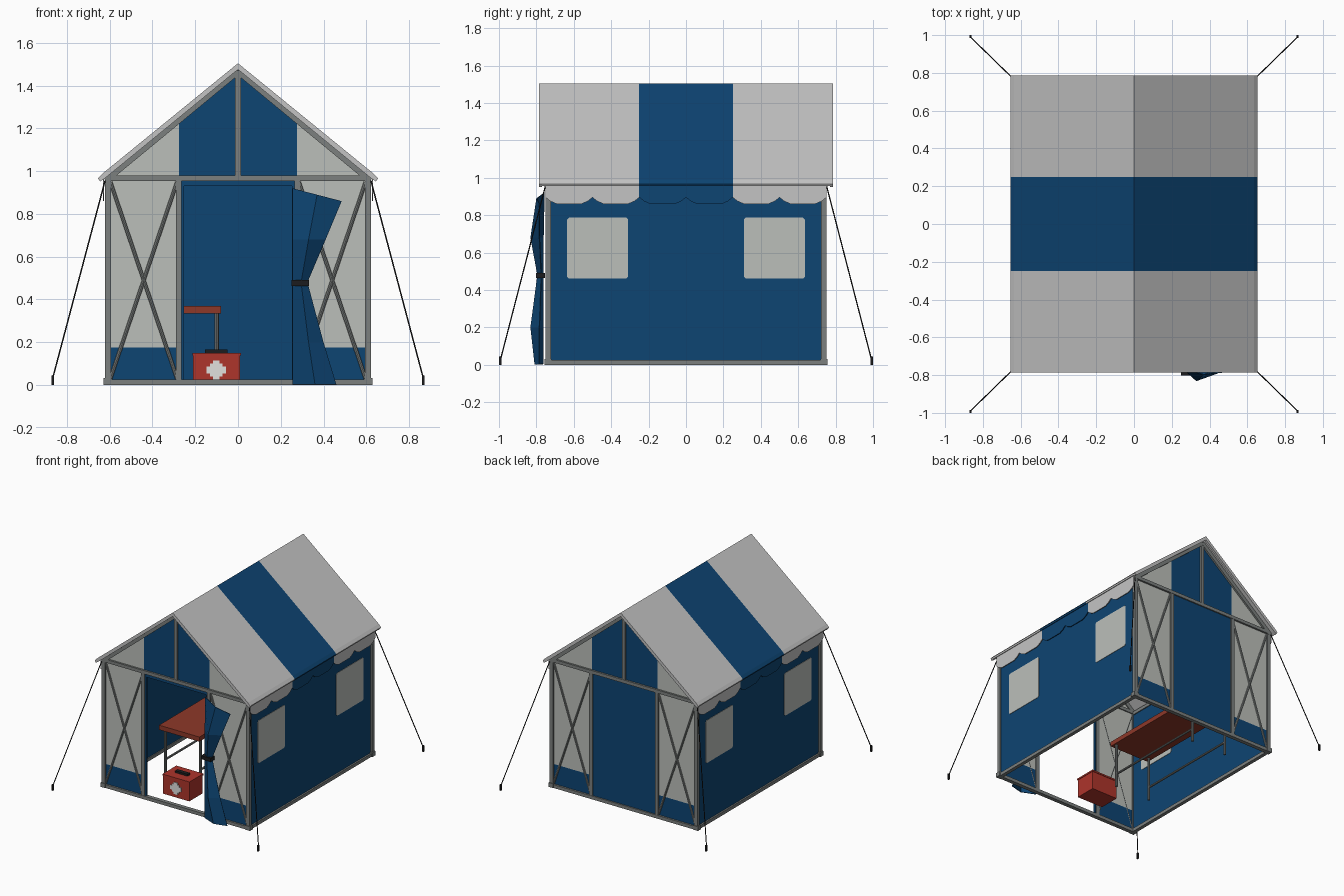
import bpy, bmesh
from mathutils import Vector

if "Cube" in bpy.data.objects:
    bpy.data.objects.remove(bpy.data.objects["Cube"])


def material(name, r, g, b):
    m = bpy.data.materials.new(name)
    m.use_nodes = True
    m.diffuse_color = (r, g, b, 1)
    m.node_tree.nodes["Principled BSDF"].inputs["Base Color"].default_value = (r, g, b, 1)
    return m


BLUE = material("blue canvas", 0.004, 0.058, 0.17)
ROOF = material("light grey canvas", 0.55, 0.55, 0.55)
PANEL = material("pale panel", 0.5, 0.52, 0.49)
METAL = material("grey metal", 0.2, 0.215, 0.21)
ROPE = material("black rope", 0.012, 0.012, 0.013)
RED = material("box red", 0.42, 0.035, 0.024)
WOOD = material("table red brown", 0.27, 0.04, 0.022)
WHITE = material("cross white", 0.75, 0.75, 0.73)


def finish(name, bm, mat):
    bmesh.ops.recalc_face_normals(bm, faces=bm.faces)
    me = bpy.data.meshes.new(name)
    bm.to_mesh(me)
    bm.free()
    me.materials.append(mat)
    ob = bpy.data.objects.new(name, me)
    bpy.context.collection.objects.link(ob)
    return ob


def prism(name, pts, axis, lo, hi, mat):
    """Outline of (x, z) pushed along y, or of (y, z) pushed along x."""
    bm = bmesh.new()
    put = (lambda a, z, d: (a, d, z)) if axis == "y" else (lambda a, z, d: (d, a, z))
    face = bm.faces.new([bm.verts.new(put(a, z, lo)) for a, z in pts])
    new = bmesh.ops.extrude_face_region(bm, geom=[face])["geom"]
    bmesh.ops.translate(bm, vec=put(0, 0, hi - lo),
                        verts=[v for v in new if isinstance(v, bmesh.types.BMVert)])
    return finish(name, bm, mat)


def rect(a0, a1, z0, z1, cut=0):
    if not cut:
        return [(a0, z0), (a1, z0), (a1, z1), (a0, z1)]
    c = cut
    return [(a0 + c, z0), (a1 - c, z0), (a1, z0 + c), (a1, z1 - c),
            (a1 - c, z1), (a0 + c, z1), (a0, z1 - c), (a0, z0 + c)]


def box(name, x0, x1, y0, y1, z0, z1, mat):
    return prism(name, rect(x0, x1, z0, z1), "y", y0, y1, mat)


def beam(name, a, b, w, mat=METAL, sides=4):
    """Straight bar of width w between two points."""
    a, b = Vector(a), Vector(b)
    bm = bmesh.new()
    r = w * 0.7071 if sides == 4 else w / 2
    bmesh.ops.create_cone(bm, cap_ends=True, segments=sides, radius1=r, radius2=r,
                          depth=(b - a).length)
    if sides == 4:
        from_axis = Vector((1, 1, 0)).normalized()
        bmesh.ops.rotate(bm, verts=bm.verts, cent=(0, 0, 0),
                         matrix=from_axis.to_track_quat('X', 'Z').to_matrix())
    d = b - a
    quat = Vector((0, 0, 1)).rotation_difference(d) if d.y == 0 or d.x == 0 else d.to_track_quat('Z', 'Y')
    bmesh.ops.rotate(bm, verts=bm.verts, cent=(0, 0, 0), matrix=quat.to_matrix())
    bmesh.ops.translate(bm, verts=bm.verts, vec=(a + b) / 2)
    return finish(name, bm, mat)


SIDES = ((1, "left"), (-1, "right"))

# End walls: frame, panels and gables, front and back alike
for e, end in ((-1, "front"), (1, "back")):
    y, p0, p1 = e * 0.737, e * 0.73, e * 0.738
    box(end + "_bottom_rail", -0.62, 0.62, y - 0.015, y + 0.015, 0, 0.025, METAL)
    box(end + "_top_rail", -0.62, 0.62, y - 0.015, y + 0.015, 0.955, 0.98, METAL)
    beam(end + "_gable_post", (0, y, 0.97), (0, y, 1.47), 0.026)
    prism(end + "_gable_centre", [(-0.275, 0.97), (0.275, 0.97), (0.275, 1.24),
                                  (0, 1.47), (-0.275, 1.24)], "y", p0, p1, BLUE)
    for s, side in SIDES:
        tag = end + "_" + side
        beam(tag + "_corner_post", (s * 0.608, y, 0), (s * 0.608, y, 0.98), 0.028)
        box(tag + "_foot_block", s * 0.59, s * 0.63, y - 0.019, y + 0.019, 0, 0.032, METAL)
        beam(tag + "_door_post", (s * 0.277, y, 0.01), (s * 0.277, y, 0.96), 0.026)
        beam(tag + "_rafter", (s * 0.62, y, 0.957), (0, y, 1.468), 0.03)
        beam(tag + "_brace_up", (s * 0.285, y, 0.03), (s * 0.597, y, 0.95), 0.018, sides=8)
        beam(tag + "_brace_down", (s * 0.597, y, 0.03), (s * 0.285, y, 0.95), 0.018, sides=8)
        prism(tag + "_panel", rect(s * 0.27, s * 0.61, 0.175, 0.97), "y", p0, p1, PANEL)
        prism(tag + "_skirt", rect(s * 0.27, s * 0.61, 0.01, 0.175), "y", p0, p1, BLUE)
        prism(tag + "_gable_panel", [(s * 0.275, 0.97), (s * 0.61, 0.97), (s * 0.275, 1.24)],
              "y", p0, p1, PANEL)
        # Guy rope and stake
        beam(tag + "_guy_rope", (s * 0.622, e * 0.752, 0.955), (s * 0.866, e * 0.99, 0.035),
             0.007, ROPE, 6)
        box(tag + "_stake", s * 0.866 - 0.006, s * 0.866 + 0.006,
            e * 0.993 - 0.007, e * 0.993 + 0.007, 0, 0.045, ROPE)

# Doors: closed at the back, an open border at the front
prism("back_door", rect(-0.265, 0.265, 0.01, 0.96), "y", 0.728, 0.742, BLUE)
prism("front_door_lintel", rect(-0.265, 0.265, 0.93, 0.96), "y", -0.742, -0.73, BLUE)
for s, side in SIDES:
    prism(side + "_door_border", rect(s * 0.253, s * 0.268, 0.02, 0.94), "y", -0.742, -0.73, BLUE)

# Side walls, windows, valances and roof
scallop = [(0, 0.895), (0.025, 0.875), (0.06, 0.86), (0.19, 0.86), (0.225, 0.875), (0.25, 0.895)]
bands = ((-0.77, -0.25, ROOF), (-0.25, 0.25, BLUE), (0.25, 0.77, ROOF))
for s, side in SIDES:
    prism(side + "_wall", rect(-0.735, 0.735, 0.01, 0.97), "x", s * 0.602, s * 0.61, BLUE)
    box(side + "_bottom_rail", s * 0.595, s * 0.622, -0.73, 0.73, 0, 0.025, METAL)
    box(side + "_top_rail", s * 0.595, s * 0.622, -0.73, 0.73, 0.945, 0.97, METAL)
    for e, end in ((-1, "front"), (1, "back")):
        prism(side + "_" + end + "_window", rect(e * 0.473 - 0.163, e * 0.473 + 0.163, 0.462, 0.787, 0.01),
              "x", s * 0.599, s * 0.613, PANEL)
    for i in range(6):
        y0 = -0.75 + i * 0.25
        pts = [(y0 + a, z) for a, z in scallop] + [(y0 + 0.25, 0.975), (y0, 0.975)]
        prism(f"{side}_valance_{i + 1}", pts, "x", s * 0.626, s * 0.632,
              BLUE if i in (2, 3) else ROOF)
    slope = [(0, 1.505), (s * 0.635, 0.988), (s * 0.653, 0.968), (s * 0.648, 0.956),
             (s * 0.628, 0.97), (0, 1.488)]
    for i, (y0, y1, mat) in enumerate(bands):
        prism(f"{side}_roof_band_{i + 1}", slope, "y", y0, y1, mat)
    hem = [(0, 1.505), (s * 0.635, 0.988), (s * 0.655, 0.966), (s * 0.645, 0.952),
           (s * 0.625, 0.965), (0, 1.476)]
    for e, end in ((-1, "front"), (1, "back")):
        prism(f"{side}_{end}_roof_hem", hem, "y", e * 0.77, e * 0.787, ROOF)
beam("ridge_beam", (0, -0.74, 1.46), (0, 0.74, 1.46), 0.026)

# Tied-back door flap: rows of inner edge, fold and outer edge
rows = [[(0.255, -0.76, 0.92), (0.37, -0.80, 0.89), (0.485, -0.785, 0.86)],
        [(0.255, -0.765, 0.68), (0.33, -0.832, 0.68), (0.41, -0.785, 0.68)],
        [(0.255, -0.765, 0.48), (0.295, -0.795, 0.48), (0.325, -0.775, 0.48)],
        [(0.255, -0.765, 0.2), (0.33, -0.832, 0.2), (0.4, -0.785, 0.2)],
        [(0.255, -0.765, 0.003), (0.36, -0.81, 0.003), (0.46, -0.785, 0.003)]]
bm = bmesh.new()
grid = [[bm.verts.new(p) for p in row] for row in rows]
for up, low in zip(grid, grid[1:]):
    for k in range(2):
        bm.faces.new((up[k], up[k + 1], low[k + 1], low[k]))
flap = finish("door_flap", bm, BLUE)
flap.modifiers.new("thickness", 'SOLIDIFY').thickness = 0.005
box("flap_strap", 0.25, 0.332, -0.803, -0.755, 0.464, 0.49, ROPE)

# Table
box("table_top", -0.42, -0.08, -0.35, 0.56, 0.335, 0.37, WOOD)
for x, side in ((-0.1, "left"), (-0.395, "right")):
    for y, end in ((-0.31, "front"), (0.52, "back")):
        beam(f"table_{side}_{end}_leg", (x, y, 0), (x, y, 0.335), 0.02, sides=8)
    beam(f"table_{side}_stretcher", (x, -0.31, 0.1), (x, 0.52, 0.1), 0.016, sides=8)

# First aid box with handle and cross
box("aid_box", -0.21, 0.01, -0.6, -0.44, 0, 0.14, RED)
box("aid_box_lid", -0.214, 0.014, -0.604, -0.436, 0.138, 0.15, RED)
box("aid_box_handle", -0.155, -0.05, -0.535, -0.505, 0.15, 0.165, ROPE)
quarter = [(0.045, 0.016), (0.03, 0.016), (0.03, 0.03), (0.016, 0.03), (0.016, 0.045)]
cross = []
for i in range(4):
    cross += [(x - 0.102, z + 0.07) for x, z in quarter]
    quarter = [(-z, x) for x, z in quarter]
prism("aid_box_cross", cross, "y", -0.606, -0.599, WHITE)
